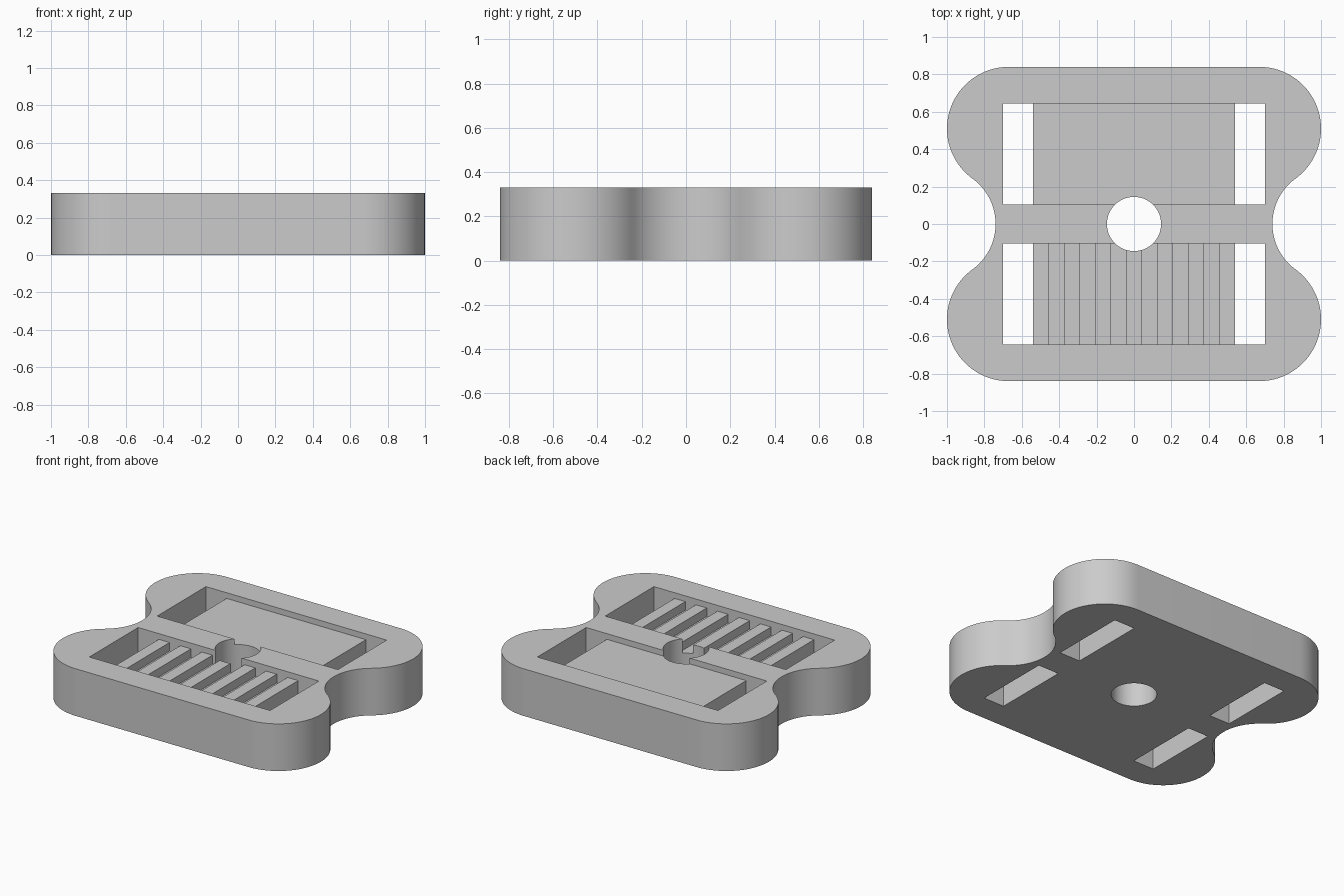
import bpy
import bmesh
from math import atan2, cos, sin, pi
from mathutils import Vector

cube = bpy.data.objects.get("Cube")
if cube:
    bpy.data.objects.remove(cube)

HEIGHT = 0.33
LEDGE = 0.29          # platform and rib tops
GROOVE = 0.23         # bottom of the drain grooves
INNER, OUTER = 0.54, 0.70   # drain slot sides
NEAR, FAR = 0.105, 0.645    # pocket ends
RIBS = 7


def material(name, value):
    mat = bpy.data.materials.new(name)
    mat.use_nodes = True
    mat.diffuse_color = (value, value, value, 1)
    mat.node_tree.nodes["Principled BSDF"].inputs["Base Color"].default_value = mat.diffuse_color
    return mat


def prism(name, points, direction):
    """Extrude a closed outline into a solid."""
    bm = bmesh.new()
    face = bm.faces.new([bm.verts.new(p) for p in points])
    result = bmesh.ops.extrude_face_region(bm, geom=[face])
    moved = [v for v in result["geom"] if isinstance(v, bmesh.types.BMVert)]
    bmesh.ops.translate(bm, verts=moved, vec=Vector(direction))
    bmesh.ops.recalc_face_normals(bm, faces=bm.faces)
    mesh = bpy.data.meshes.new(name)
    bm.to_mesh(mesh)
    bm.free()
    obj = bpy.data.objects.new(name, mesh)
    bpy.context.collection.objects.link(obj)
    return obj


def arc(cx, cy, radius, start, end, steps):
    return [(cx + radius * cos(start + (end - start) * i / steps),
             cy + radius * sin(start + (end - start) * i / steps))
            for i in range(steps + 1)]


# Body outline: a quarter with a lobe flowing into a concave waist, mirrored
lobe_x, lobe_y, lobe_r = 0.67, 0.51, 0.33
waist_x, waist_r = 1.04, 0.30
join = atan2(-lobe_y, waist_x - lobe_x)
waist = arc(waist_x, 0, waist_r, pi, join + pi, 12)
lobe = arc(lobe_x, lobe_y, lobe_r, join, pi / 2, 32)
quarter = waist + lobe[1:]
right_half = [(x, -y) for x, y in reversed(quarter[1:])] + quarter
outline = right_half + [(-x, y) for x, y in reversed(right_half)]
body = prism("tray_body", [(x, y, 0) for x, y in outline], (0, 0, HEIGHT))
body.data.materials.append(material("light_grey", 0.6))


def pocket_profile(floor):
    """Pocket section: through slots at both sides, given floor between."""
    return ([(-OUTER, 0.5), (-OUTER, -0.1), (-INNER, -0.1)] + floor +
            [(INNER, -0.1), (OUTER, -0.1), (OUTER, 0.5)])


# Comb-shaped floor for the ribbed pocket
step = 2 * INNER / (2 * RIBS - 1)
comb = []
for i in range(RIBS):
    left = -INNER + 2 * i * step
    comb += [(left, LEDGE), (left + step, LEDGE)]
    if i < RIBS - 1:
        comb += [(left + step, GROOVE), (left + 2 * step, GROOVE)]
flat = [(-INNER, LEDGE), (INNER, LEDGE)]

cutters = [
    prism(name, [(x, y, z) for x, z in pocket_profile(floor)], (0, FAR - NEAR, 0))
    for name, floor, y in (("flat_pocket_cutter", flat, NEAR),
                           ("ribbed_pocket_cutter", comb, -FAR))]

# Round centre hole
circle = arc(0, 0, 0.145, 0, 2 * pi, 48)[:-1]
cutters.append(prism("hole_cutter", [(x, y, -0.1) for x, y in circle], (0, 0, 0.6)))

# Cut the pockets and the hole
bpy.context.view_layer.objects.active = body
body.select_set(True)
for cutter in cutters:
    cutter.hide_render = True
    mod = body.modifiers.new(cutter.name, 'BOOLEAN')
    mod.operation = 'DIFFERENCE'
    mod.solver = 'EXACT'
    mod.object = cutter
    bpy.ops.object.modifier_apply(modifier=mod.name)
    bpy.data.objects.remove(cutter)

for obj in bpy.context.selected_objects:
    obj.select_set(obj == body)
bpy.ops.object.shade_smooth_by_angle(angle=pi / 6)
